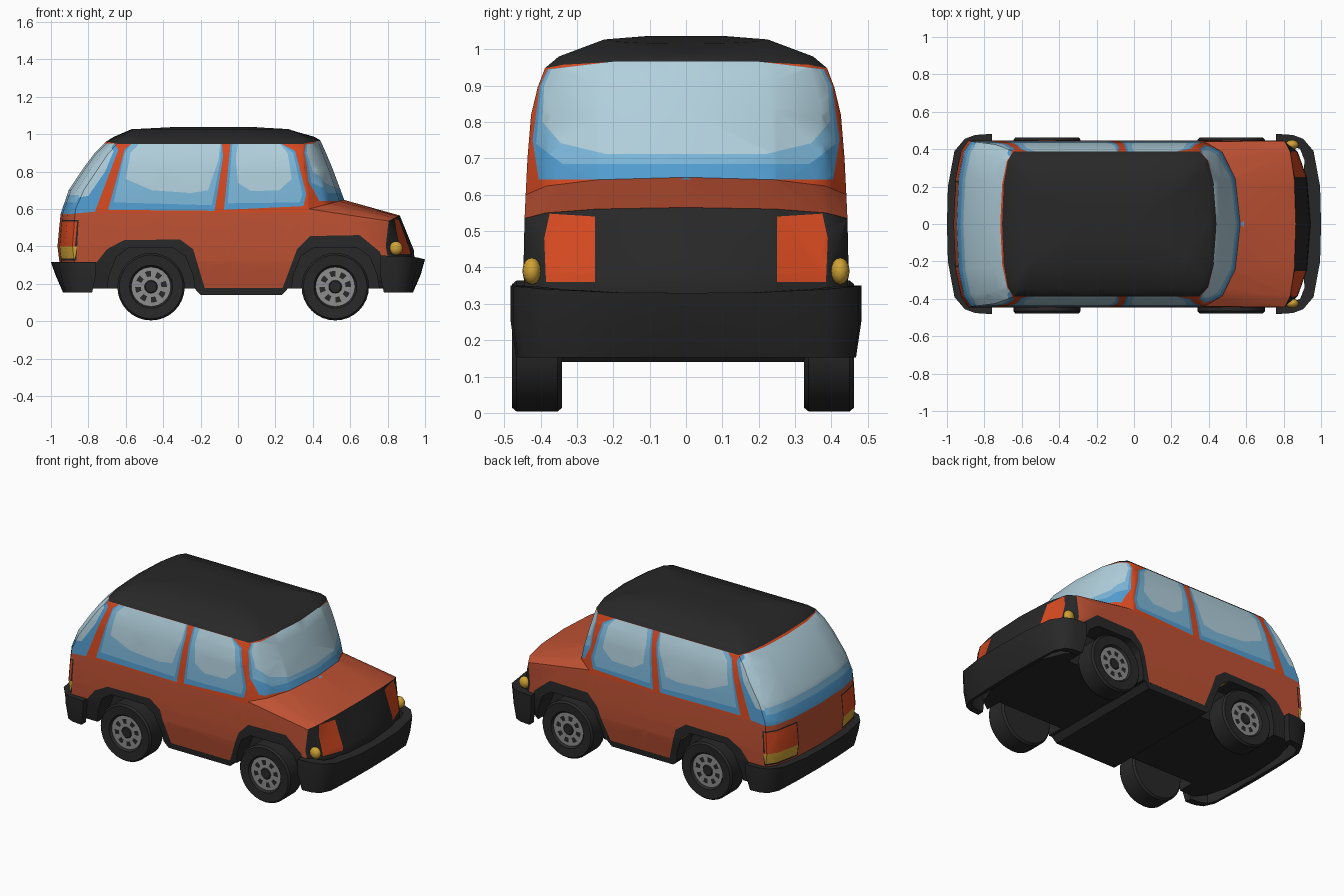
import bpy, bmesh, math
from mathutils import Vector

if "Cube" in bpy.data.objects:
    bpy.data.objects.remove(bpy.data.objects["Cube"])

# ---------- materials ----------
COLOURS = [("body orange", (.51, .082, .033)), ("bright orange", (.68, .068, .015)),
           ("charcoal", (.021, .021, .021)), ("glass pale", (.44, .63, .72)),
           ("glass mid", (.20, .47, .69)), ("glass deep", (.085, .34, .64)),
           ("lamp yellow", (.62, .36, .035)), ("rim grey", (.27, .27, .27))]
MATS = []
for name, rgb in COLOURS:
    m = bpy.data.materials.new(name)
    m.diffuse_color = (*rgb, 1)
    m.use_nodes = True
    m.node_tree.nodes["Principled BSDF"].inputs["Base Color"].default_value = m.diffuse_color
    MATS.append(m)
BODY, BRIGHT, DARK, PALE, MID, DEEP, YELLOW, GREY = range(8)


def make(name, bm, angle=35, normals=True):
    if normals:
        bmesh.ops.recalc_face_normals(bm, faces=bm.faces[:])
    me = bpy.data.meshes.new(name)
    bm.to_mesh(me)
    bm.free()
    for m in MATS:
        me.materials.append(m)
    ob = bpy.data.objects.new(name, me)
    bpy.context.collection.objects.link(ob)
    bpy.ops.object.select_all(action='DESELECT')
    ob.select_set(True)
    bpy.context.view_layer.objects.active = ob
    if angle:
        bpy.ops.object.shade_smooth_by_angle(angle=math.radians(angle))
    return ob


def skin(bm, rings):
    """Quads between successive rings; returns (face, band, segment)."""
    out = []
    n = len(rings[0])
    for b in range(len(rings) - 1):
        for i in range(n):
            j = (i + 1) % n
            f = bm.faces.new((rings[b][i], rings[b][j], rings[b + 1][j], rings[b + 1][i]))
            out.append((f, b, i))
    return out


# ---------- body shell: stacked plan rings ----------
# front x, front corner depth, rear x, rear corner depth, half width, z front, z side, z rear
LEVELS = [(.90, .15, -.90, .10, .42, .175, .175, .175),
          (.945, .14, -.955, .08, .445, .32, .32, .32),
          (.94, .15, -.965, .08, .447, .38, .40, .40),
          (.865, .06, -.955, .08, .444, .565, .535, .51),
          (.568, .19, -.948, .08, .441, .648, .60, .575),
          (.545, .175, -.905, .08, .436, .71, .70, .70),
          (.50, .15, -.825, .08, .426, .83, .82, .82),
          (.468, .12, -.765, .07, .408, .905, .895, .90),
          (.44, .09, -.705, .06, .388, .967, .948, .96),
          (.41, .07, -.665, .05, .350, .985, .98, .985),
          (.30, .03, -.57, .03, .225, 1.016, 1.027, 1.026),
          (.10, .02, -.36, .02, .10, 1.037, 1.037, 1.037)]
CORNER = [(0, 0), (.14, .55), (.5, .87), (1, 1)]      # depth share, width share


def half_ring(xf, df, xr, dr, w, zf, zs, zr):
    pts = [(xf - df * d, w * k, zf + (zs - zf) * d) for d, k in CORNER]
    a, b = xf - df, xr + dr
    pts += [(a + (b - a) * t, w, zs) for t in (.25, .5, .75)]
    pts += [(xr + dr * d, w * k, zr + (zs - zr) * d) for d, k in reversed(CORNER)]
    return pts


bm = bmesh.new()
rings = []
for lv in LEVELS:
    h = half_ring(*lv)
    rings.append([bm.verts.new(p) for p in h + [(x, -y, z) for x, y, z in h[-2:0:-1]]])
for f, band, seg in skin(bm, rings):
    front = seg < 3 or seg >= 17
    if band >= 8 or (front and band < 3):
        f.material_index = DARK
    elif band >= 4:
        f.material_index = BRIGHT
for r in (rings[0], rings[-1]):
    bm.faces.new(r).material_index = DARK
body = make("body", bm, 0)

# ---------- wheel wells ----------
WHEELS = (-.465, .52)
WELL = [(-.27, -.1), (-.225, .24), (-.185, .345), (-.12, .39), (.12, .39), (.185, .345), (.225, .24), (.27, -.1)]
for cx in WHEELS:
    for s in (1, -1):
        bm = bmesh.new()
        skin(bm, [[bm.verts.new((cx + x, s * y, z)) for x, z in WELL] for y in (.31, .6)])
        bm.verts.ensure_lookup_table()
        bm.faces.new(bm.verts[:8])
        bm.faces.new(bm.verts[8:])
        cutter = make("well_cutter", bm, 0)
        cutter.hide_render = True
        bpy.context.view_layer.objects.active = body
        mod = body.modifiers.new("well", 'BOOLEAN')
        mod.operation, mod.solver, mod.object = 'DIFFERENCE', 'EXACT', cutter
        bpy.ops.object.modifier_apply(modifier=mod.name)
        bpy.data.objects.remove(cutter)

bm = bmesh.new()
bm.from_mesh(body.data)
bpy.data.objects.remove(body)
bmesh.ops.triangulate(bm, faces=bm.faces[:])
for f in bm.faces:
    c = f.calc_center_median()
    if c.z < .18 or (abs(c.y) < .42 and c.z < .42 and abs(c.x) < .8):
        f.material_index = DARK


def paint(axis, s, poly, mat, facing=.25):
    """Cut a convex outline into the faces turned to axis*s and colour them."""
    k = 0 if axis == 'x' else 1
    u = 1 - k
    bm.normal_update()
    region = [f for f in bm.faces if f.normal[k] * s > facing and f.calc_center_median()[k] * s > .25]
    area = sum(a[0] * b[1] - b[0] * a[1] for a, b in zip(poly, poly[1:] + poly[:1]))
    sign = 1 if area > 0 else -1
    for a, b in zip(poly, poly[1:] + poly[:1]):
        no, co = Vector((0, 0, 0)), Vector((0, 0, a[1]))
        no[u], no[2] = -(b[1] - a[1]) * sign, (b[0] - a[0]) * sign
        co[u] = a[0]
        no.normalize()
        geom = set(region)
        for f in region:
            geom.update(f.verts)
            geom.update(f.edges)
        res = bmesh.ops.bisect_plane(bm, geom=list(geom), dist=1e-5, plane_co=co, plane_no=no)
        region = [f for f in res['geom'] if isinstance(f, bmesh.types.BMFace) and f.is_valid
                  and (f.calc_center_median() - co).dot(no) > 0]
    for f in region:
        f.material_index = mat


def sym(half):
    return half + [(-y, z) for y, z in reversed(half)]


# side glass, sills and arch trim
REAR_WIN = [(-.695, .595), (-.605, .92), (-.57, .947), (-.085, .947), (-.08, .88), (-.125, .59)]
REAR_MID = [(-.665, .635), (-.605, .90), (-.57, .947), (-.09, .947), (-.095, .85), (-.14, .62)]
REAR_PALE = [(-.60, .76), (-.575, .90), (-.53, .947), (-.095, .947), (-.105, .86), (-.16, .70),
             (-.25, .685), (-.46, .70)]
FRONT_WIN = [(-.075, .595), (-.04, .947), (.235, .947), (.305, .91), (.365, .68), (.35, .615)]
FRONT_MID = [(-.055, .63), (-.03, .947), (.23, .947), (.295, .90), (.345, .68), (.33, .635)]
FRONT_PALE = [(0, .74), (-.012, .87), (.0, .947), (.225, .947), (.265, .90), (.288, .76), (.22, .70), (.07, .695)]
QUARTER = [(-.765, .585), (-.64, .915), (-.66, .95), (-.80, .95), (-1, .60), (-1, .565)]
QUARTER_MID = [(-.785, .62), (-.65, .91), (-.67, .95), (-.80, .95), (-1, .60), (-1, .605)]
QUARTER_PALE = [(-.80, .67), (-.71, .80), (-.665, .91), (-.69, .95), (-.80, .95), (-1, .65), (-.93, .65)]
ARCH_REAR = [(-.80, .10), (-.76, .31), (-.70, .385), (-.61, .433), (-.31, .437), (-.24, .385), (-.155, .10)]
ARCH_FRONT = [(.21, .10), (.316, .385), (.385, .455), (.65, .46), (.76, .37), (.82, .10)]
for s in (1, -1):
    for poly, mat in (([(-.78, .582), (.38, .582), (.38, .602), (-.78, .602)], BRIGHT),
                      (REAR_WIN, DEEP), (REAR_MID, MID), (REAR_PALE, PALE),
                      (FRONT_WIN, DEEP), (FRONT_MID, MID), (FRONT_PALE, PALE),
                      (QUARTER, DEEP), (QUARTER_MID, MID), (QUARTER_PALE, PALE),
                      (ARCH_REAR, DARK), (ARCH_FRONT, DARK),
                      ([(-1, .1), (1, .1), (1, .178), (-1, .178)], DARK),
                      ([(-1, .1), (-.74, .1), (-.74, .31), (-1, .31)], DARK)):
        paint('y', s, poly, mat, .4)
# windscreen and rear glass
for poly, mat in ((sym([(.405, .642), (.422, .75), (.402, .90), (.38, .945), (.2, .966)]), DEEP),
                  (sym([(.34, .685), (.412, .74), (.398, .90), (.377, .945), (.2, .966)]), MID),
                  (sym([(.22, .712), (.345, .742), (.395, .80), (.39, .90), (.37, .945), (.2, .966)]), PALE)):
    paint('x', 1, poly, mat)
for z, mat in ((.572, DEEP), (.635, MID), (.675, PALE)):
    paint('x', -1, sym([(.432 - (z - .57) * .12, z), (.39, .91), (.36, .95)]), mat, .45)
# headlamp panels and wrap-round tail lamps
for s in (1, -1):
    paint('x', 1, [(s * .25, .36), (s * .25, .54), (s * .375, .548), (s * .39, .48), (s * .385, .36)], BRIGHT)
    for e, z0, z1, mat in ((.008, .325, .541, DARK), (0, .40, .533, BRIGHT), (0, .335, .40, YELLOW)):
        paint('y', s, [(-1, z0), (-.872 + e, z0), (-.86 + e, z1), (-1, z1)], mat, .4)
        paint('x', -1, [(s * (.23 - e), z0), (s * .46, z0), (s * .46, z1), (s * (.23 - e), z1)], mat, .4)
make("body", bm, 40, False)

# ---------- floor pan between the axles ----------
bm = bmesh.new()
skin(bm, [[bm.verts.new((x, y, z)) for x, y in ((x0, -w), (x1, -w), (x1, w), (x0, w))]
          for x0, x1, w, z in ((-.20, .235, .415, .14), (-.235, .27, .42, .178))])
bm.verts.ensure_lookup_table()
bm.faces.new(bm.verts[:4])
bm.faces.new(bm.verts[4:])
for f in bm.faces:
    f.material_index = DARK
make("floor_pan", bm, 0)

# ---------- bumpers ----------
PATH = [(1, 0), (.995, .2), (.96, .39), (.905, .455), (.85, .476), (.76, .482)]
for name, sx, top, rise in (("front_bumper", 1, .33, .02), ("rear_bumper", -1, .315, 0)):
    bm = bmesh.new()
    sections = []
    for x, y in [(x, -y) for x, y in PATH[:0:-1]] + PATH:
        end = abs(y) / .482
        drop = .065 * (1 - end ** 4)
        inner = x * (.91 + .09 * end ** 4)
        sections.append([bm.verts.new(p) for p in (
            (sx * x, y, top + rise * end ** 3), (sx * (x - drop * .35), y, .25),
            (sx * (x - drop + .02 * (end > .99)), y * .97, .152),
            (sx * (inner + .02 * (end > .99)), y * .88, .152),
            (sx * inner, y * .88, top + rise * end ** 3))])
    skin(bm, sections)
    bm.faces.new(sections[0])
    bm.faces.new(sections[-1])
    for f in bm.faces:
        f.material_index = DARK
    make(name, bm, 35)

# ---------- wheels ----------
PROFILE = [(.001, .333), (.17, .333), (.18, .345), (.18, .458), (.17, .47), (.115, .466), (.105, .453),
           (.085, .453), (.055, .453), (.035, .453), (.03, .458), (.001, .458)]
N = 32
for cx, label in zip(WHEELS, ("rear", "front")):
    for s, side in ((-1, "right"), (1, "left")):
        bm = bmesh.new()
        circles = [[bm.verts.new((cx + r * math.cos(2 * math.pi * i / N), s * y - .008,
                                  .184 + r * math.sin(2 * math.pi * i / N))) for i in range(N)]
                   for r, y in PROFILE]
        for f, band, seg in skin(bm, circles):
            rim = band in (6, 7, 8) and not (band == 7 and seg % 4 < 2)
            f.material_index = GREY if rim else DARK
        bm.faces.new(circles[0]).material_index = DARK
        bm.faces.new(circles[-1]).material_index = DARK
        make(label + "_wheel_" + side, bm, 35)

# ---------- indicator lamps ----------
for s, side in ((-1, "right"), (1, "left")):
    bm = bmesh.new()
    bmesh.ops.create_uvsphere(bm, u_segments=12, v_segments=8, radius=1)
    for v in bm.verts:
        v.co = (.845 + v.co.x * .036, s * .424 + v.co.y * .026, .39 + v.co.z * .037)
    for f in bm.faces:
        f.material_index = YELLOW
    make("indicator_" + side, bm, 60)
